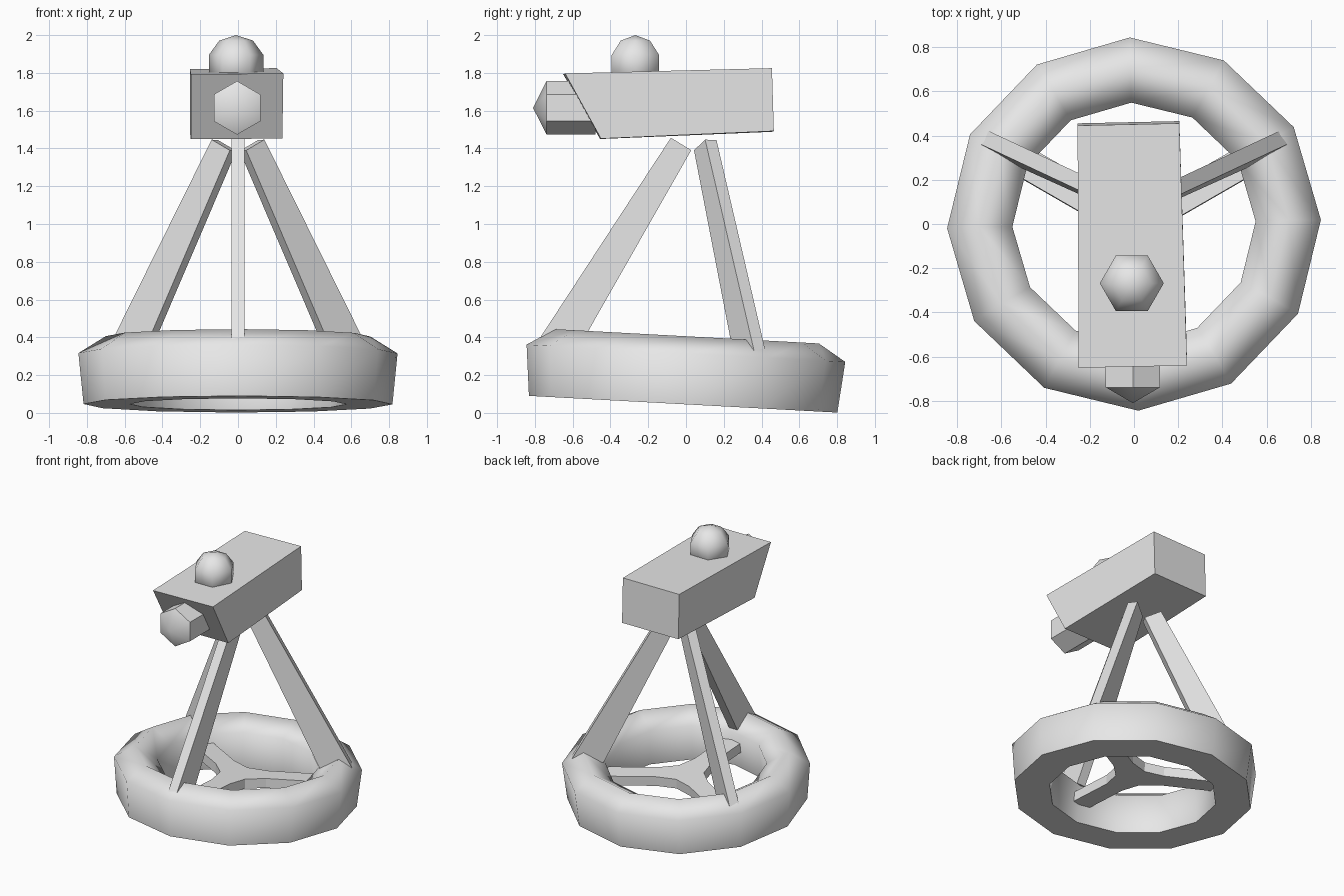
import bpy
import bmesh
from math import sin, cos, pi, radians
from mathutils import Matrix, Vector

if "Cube" in bpy.data.objects:
    bpy.data.objects.remove(bpy.data.objects["Cube"], do_unlink=True)

grey = bpy.data.materials.new("plain grey")
grey.use_nodes = True
grey.diffuse_color = (0.8, 0.8, 0.8, 1)
grey.node_tree.nodes["Principled BSDF"].inputs["Base Color"].default_value = (0.8, 0.8, 0.8, 1)

# The ring, spokes and legs lean back slightly as one stand
LEAN = Matrix.Translation((0, -0.015, 0.046)) @ Matrix.Rotation(radians(-3.1), 4, 'X')
DIRECTIONS = [radians(a) for a in (-90, 30, 150)]


def finish(name, bm, matrix=None, smooth_angle=None):
    if matrix:
        bm.transform(matrix)
    bmesh.ops.recalc_face_normals(bm, faces=bm.faces)
    mesh = bpy.data.meshes.new(name)
    bm.to_mesh(mesh)
    bm.free()
    mesh.materials.append(grey)
    obj = bpy.data.objects.new(name, mesh)
    bpy.context.collection.objects.link(obj)
    if smooth_angle:
        bpy.ops.object.select_all(action='DESELECT')
        obj.select_set(True)
        bpy.context.view_layer.objects.active = obj
        bpy.ops.object.shade_smooth_by_angle(angle=radians(smooth_angle))
    return obj


def skin(bm, loops, closed=False):
    """Bridge equal point loops with quads, capping the ends if open."""
    rows = [[bm.verts.new(p) for p in loop] for loop in loops]
    n = len(rows[0])
    pairs = list(zip(rows, rows[1:]))
    if closed:
        pairs.append((rows[-1], rows[0]))
    for a, b in pairs:
        for i in range(n):
            j = (i + 1) % n
            bm.faces.new((a[i], a[j], b[j], b[i]))
    if not closed:
        bm.faces.new(rows[0])
        bm.faces.new(rows[-1])


# Twelve-sided base ring with a flat underside
profile = [(0.575, 0), (0.818, 0), (0.845, 0.27), (0.70, 0.36), (0.55, 0.27)]
sections = []
for k in range(12):
    a = radians(91.3) + k * pi / 6
    sections.append([(r * cos(a), r * sin(a), h) for r, h in profile])
bm = bmesh.new()
skin(bm, sections, closed=True)
finish("base_ring", bm, LEAN, 65)

# Three-armed spoke plate inside the ring
outline = []
for a in DIRECTIONS:
    along, side = Vector((cos(a), sin(a))), Vector((-sin(a), cos(a)))
    outline += [along * r + side * s for r, s in
                ((0.2, -0.07), (0.56, -0.07), (0.56, 0.07), (0.2, 0.07))]
    b = a + pi / 3
    outline.append(Vector((cos(b), sin(b))) * 0.12)
bm = bmesh.new()
skin(bm, [[(p.x, p.y, h) for p in outline] for h in (0.13, 0.2)])
finish("spoke_plate", bm, LEAN)

# Tapered plank legs: radial distance and height of each corner
leg_profile = [(0.141, 1.405), (0.03, 1.345), (0.56, 0.285), (0.79, 0.285)]
for name, a in zip(("front_leg", "left_leg", "right_leg"), DIRECTIONS):
    bm = bmesh.new()
    skin(bm, [[(r, w, h) for r, h in leg_profile] for w in (-0.035, 0.035)])
    finish(name, bm, LEAN @ Matrix.Rotation(a, 4, 'Z'))

# Head box with a slanted front overhanging below the brow
front = [(-0.25, -0.65, 1.793), (0.24, -0.64, 1.797), (0.235, -0.45, 1.452), (-0.25, -0.455, 1.45)]
back = [(-0.255, 0.445, 1.82), (0.205, 0.455, 1.825), (0.205, 0.465, 1.492), (-0.255, 0.455, 1.488)]
bm = bmesh.new()
skin(bm, [front, back])
finish("head_box", bm)

# Six-sided lens barrel with a shallow pointed end
bm = bmesh.new()
hexagon = [(cos(pi / 2 + i * pi / 3), sin(pi / 2 + i * pi / 3)) for i in range(6)]
skin(bm, [[(0.142 * c - 0.005, y, 0.142 * s + 1.615) for c, s in hexagon] for y in (-0.738, -0.48)])
rim = min(bm.faces, key=lambda f: f.calc_center_median().y)
tip = bmesh.ops.poke(bm, faces=[rim])["verts"][0]
tip.co.y = -0.81
finish("lens_barrel", bm, None, 42)

# Faceted ball on top
bm = bmesh.new()
bmesh.ops.create_uvsphere(bm, u_segments=6, v_segments=5, radius=0.152)
finish("top_ball", bm, Matrix.Translation((-0.01, -0.268, 1.848)) @ Matrix.Rotation(pi / 2, 4, 'Z'), 80)
